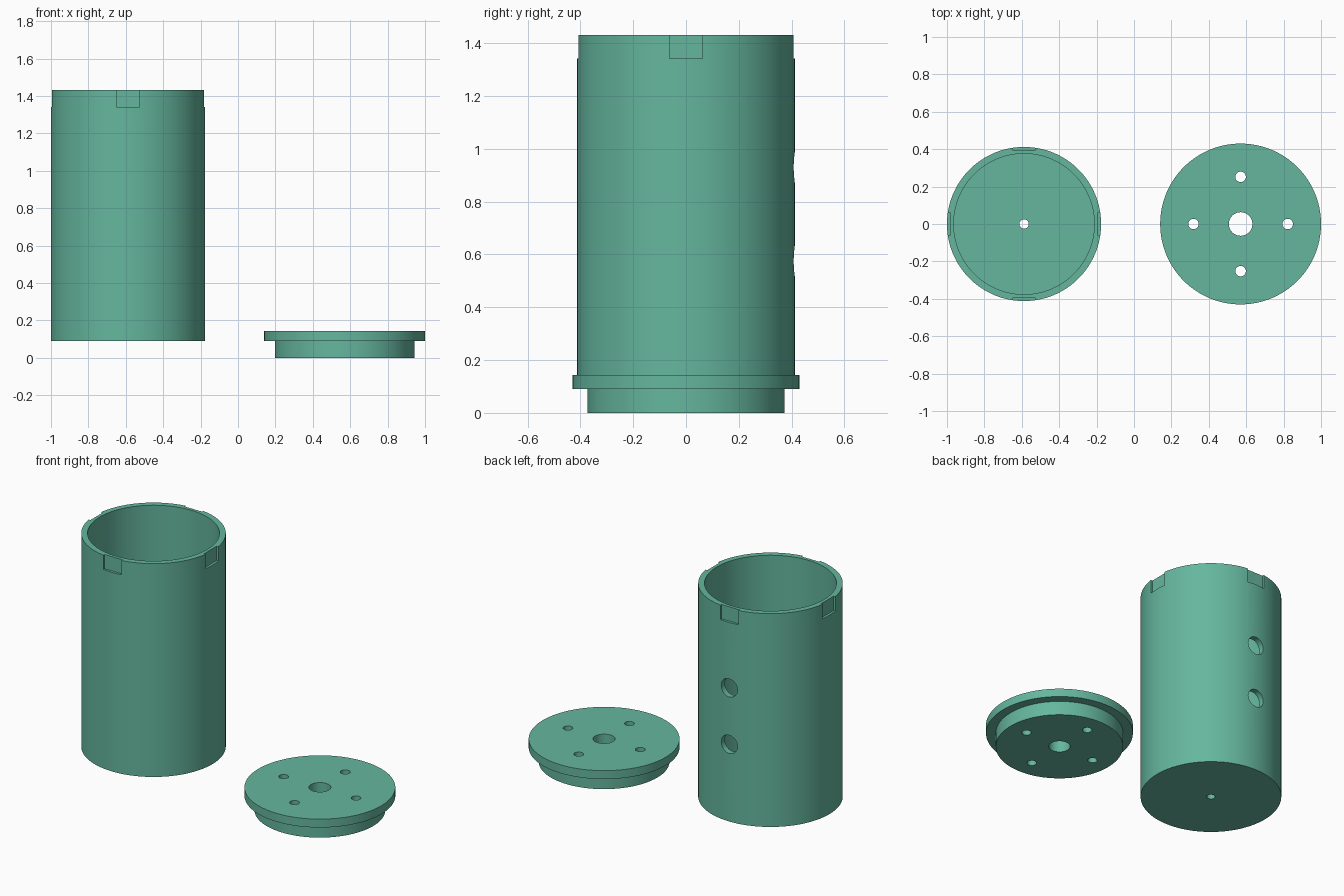
import bpy, math
from mathutils import Matrix

if "Cube" in bpy.data.objects:
    bpy.data.objects.remove(bpy.data.objects["Cube"])

CUP_X, LID_X = -0.588, 0.57
green = bpy.data.materials.new("green")
green.diffuse_color = (0.13, 0.47, 0.34, 1)
green.use_nodes = True
green.node_tree.nodes["Principled BSDF"].inputs["Base Color"].default_value = green.diffuse_color


def cylinder(name, r, z0, z1, x=0, y=0, n=128):
    bpy.ops.mesh.primitive_cylinder_add(vertices=n, radius=r, depth=z1 - z0,
                                        location=(x, y, (z0 + z1) / 2))
    ob = bpy.context.object
    ob.name = name
    return ob


def boolean(target, tool, op='DIFFERENCE'):
    mod = target.modifiers.new(op.lower(), 'BOOLEAN')
    mod.operation, mod.solver, mod.object = op, 'EXACT', tool
    bpy.context.view_layer.objects.active = target
    bpy.ops.object.modifier_apply(modifier=mod.name)
    bpy.data.objects.remove(tool, do_unlink=True)


def finish(ob):
    ob.data.materials.clear()
    ob.data.materials.append(green)
    bpy.ops.object.select_all(action='DESELECT')
    ob.select_set(True)
    bpy.context.view_layer.objects.active = ob
    bpy.ops.object.shade_smooth_by_angle(angle=math.radians(30))


# Cup: hollow cylinder with a floor and a small drain hole
cup = cylinder("cup", 0.412, 0.09, 1.432, CUP_X)
boolean(cup, cylinder("cavity", 0.376, 0.14, 1.6, CUP_X))
boolean(cup, cylinder("drain", 0.025, 0.0, 0.3, CUP_X, n=32))

# Four shallow flat notches around the outside of the rim
for i in range(4):
    a = i * math.pi / 2
    bpy.ops.mesh.primitive_cube_add(size=1)
    notch = bpy.context.object
    notch.matrix_world = (Matrix.Translation((CUP_X, 0, 0)) @ Matrix.Rotation(a, 4, 'Z')
                          @ Matrix.Translation((0.396 + 0.05, 0, 1.342 + 0.1))
                          @ Matrix.Diagonal((0.1, 0.125, 0.2, 1)))
    bpy.context.view_layer.update()
    boolean(cup, notch)

# Two round holes through the back wall
for z in (0.575, 0.93):
    bpy.ops.mesh.primitive_cylinder_add(vertices=48, radius=0.057, depth=0.3,
                                        location=(CUP_X, 0.4, z),
                                        rotation=(math.pi / 2, 0, 0))
    boolean(cup, bpy.context.object)
finish(cup)

# Lid: wide flange over a narrower plug
lid = cylinder("lid", 0.43, 0.09, 0.143, LID_X)
boolean(lid, cylinder("plug", 0.373, 0.0, 0.12, LID_X), 'UNION')

# Centre hole and four screw holes
boolean(lid, cylinder("centre_hole", 0.063, -0.1, 0.3, LID_X, n=64))
for i in range(4):
    a = i * math.pi / 2
    boolean(lid, cylinder("screw_hole", 0.028, -0.1, 0.3, LID_X + 0.252 * math.cos(a),
                          0.252 * math.sin(a), n=32))
finish(lid)
